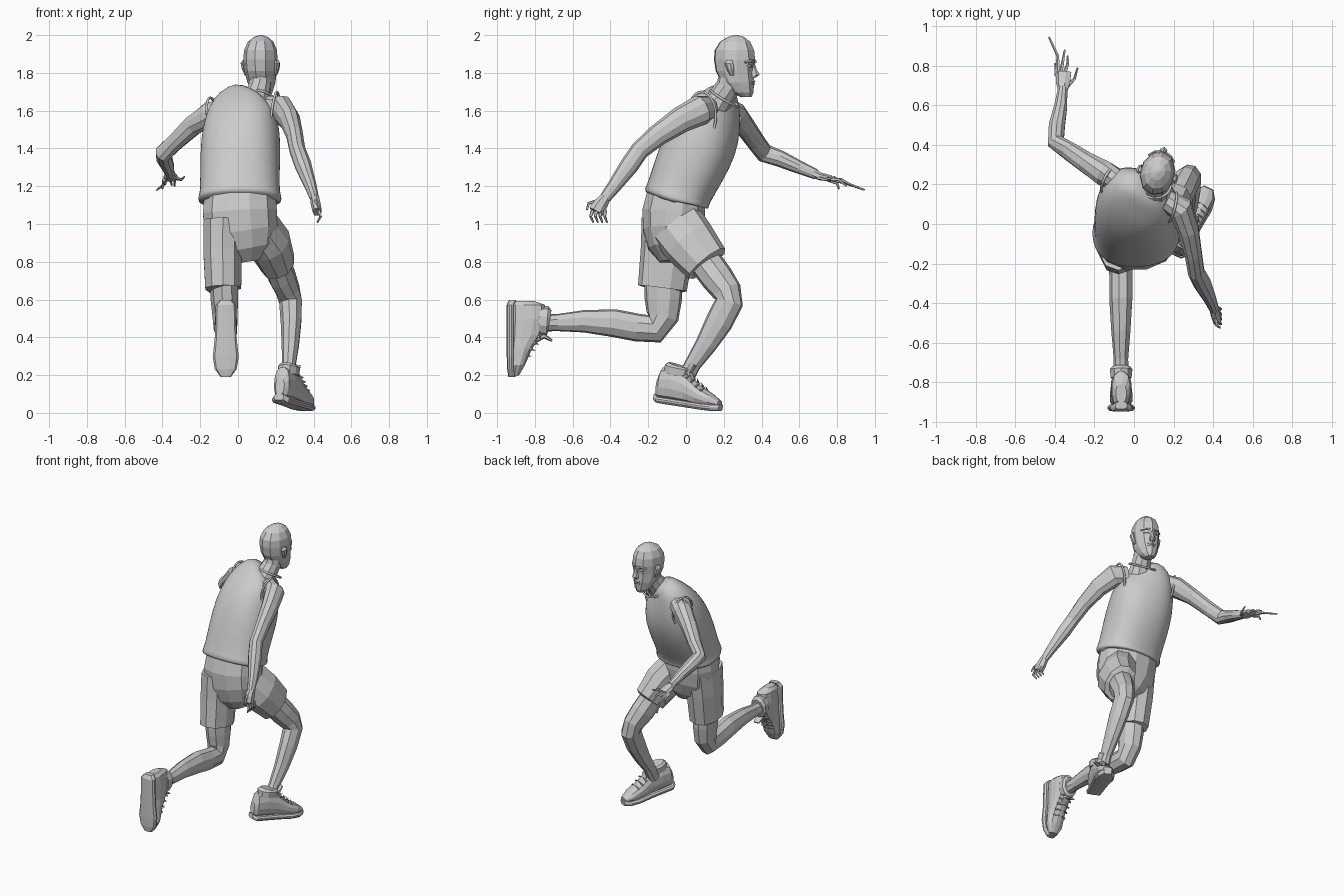
import bpy, bmesh
from math import cos, sin, pi, radians
from mathutils import Vector, Matrix


def finish(bm, name, mat=None, smooth=False):
    bmesh.ops.recalc_face_normals(bm, faces=bm.faces)
    me = bpy.data.meshes.new(name)
    bm.to_mesh(me)
    bm.free()
    ob = bpy.data.objects.new(name, me)
    bpy.context.collection.objects.link(ob)
    if mat:
        ob.matrix_world = mat
    if smooth:
        for p in me.polygons:
            p.use_smooth = True
    return ob


def loft(name, secs, sides=9, power=2.0, normal=None, mat=None, smooth=False):
    """Skin elliptical rings: (x, y, z, half width, half depth[, yaw, roll])."""
    bm = bmesh.new()
    pts = [Vector(s[:3]) for s in secs]
    rings = []
    for i, s in enumerate(secs):
        t = normal or pts[min(i + 1, len(pts) - 1)] - pts[max(i - 1, 0)]
        t = Vector(t).normalized()
        yaw, roll = (radians(s[5]), radians(s[6])) if len(s) > 5 else (0, 0)
        u = Vector((cos(yaw), sin(yaw), sin(roll)))
        u = (u - t * u.dot(t)).normalized()
        v = t.cross(u)
        ring = []
        for k in range(sides):
            a = 2 * pi * (k + .5) / sides
            c, d = cos(a), sin(a)
            r = (abs(c) ** power + abs(d) ** power) ** (-1 / power)
            ring.append(bm.verts.new(pts[i] + u * c * r * s[3] + v * d * r * s[4]))
        rings.append(ring)
    for a, b in zip(rings, rings[1:]):
        for k in range(sides):
            n = (k + 1) % sides
            bm.faces.new((a[k], a[n], b[n], b[k]))
    bm.faces.new(rings[0])
    bm.faces.new(rings[-1])
    return finish(bm, name, mat, smooth)


def rod(name, pts, r0, r1, sides=5, mat=None):
    n = len(pts) - 1
    secs = [(*p, r0 + (r1 - r0) * i / n, r0 + (r1 - r0) * i / n) for i, p in enumerate(pts)]
    return loft(name, secs, sides, mat=mat)


def trim(name, centre, normal, rx, ry, thick):
    """Thin oval piping of the shirt."""
    q = Vector(normal).to_track_quat('Z', 'Y')
    pts = [Vector((rx * cos(k * pi / 12), ry * sin(k * pi / 12), 0)) for k in range(24)]
    cu = bpy.data.curves.new(name, 'CURVE')
    cu.dimensions = '3D'
    sp = cu.splines.new('POLY')
    sp.points.add(23)
    sp.use_cyclic_u = True
    for p, c in zip(sp.points, pts):
        p.co = (*(Vector(centre) + q @ c), 1)
    cu.bevel_depth = thick
    cu.bevel_resolution = 1
    bpy.context.collection.objects.link(bpy.data.objects.new(name, cu))


# Tank top, twisted so the far shoulder leads
shirt = loft("tank_top", [
    (.01, -.052, 1.12, .19, .15, 3, 7),
    (.01, -.055, 1.115, .215, .17, 3, 7),
    (.01, -.048, 1.135, .225, .18, 3, 7),
    (.01, -.042, 1.16, .21, .17, 3, 6),
    (.01, .02, 1.30, .212, .19, -2, 3),
    (.015, .085, 1.44, .212, .195, -10, 3),
    (.02, .125, 1.55, .195, .165, -18, 3),
    (.035, .15, 1.62, .18, .125, -20, 6),
    (.06, .165, 1.67, .145, .085, -20, 8),
    (.085, .175, 1.70, .08, .06, -20, 5)], 24, 2.4, smooth=True)
sub = shirt.modifiers.new("soft", 'SUBSURF')
sub.levels = sub.render_levels = 1
trim("armhole_near", (.195, .085, 1.575), (1, -.25, -.1), .075, .125, .007)
trim("armhole_far", (-.13, .225, 1.56), (-1, .5, -.2), .07, .11, .007)
trim("neckline", (.10, .205, 1.665), (.1, .5, .85), .088, .085, .007)

# Neck and head (head turned slightly)
loft("neck", [(.085, .14, 1.60, .085, .08), (.10, .185, 1.67, .068, .068),
              (.115, .225, 1.73, .06, .065), (.12, .24, 1.79, .06, .065)], 10)
H = Matrix.Translation((.12, .26, 0)) @ Matrix.Rotation(radians(-15), 4, 'Z')
up = (0, 0, 1)
loft("head", [(0, .06, 1.672, .026, .03), (0, .042, 1.695, .05, .058), (0, .015, 1.75, .073, .09),
              (0, -.002, 1.81, .083, .104), (0, -.003, 1.87, .088, .113), (0, -.004, 1.92, .085, .108),
              (0, 0, 1.965, .066, .083), (0, .005, 1.99, .036, .045), (0, .005, 2, .008, .01)],
     10, 2.1, up, H)
loft("nose", [(0, .10, 1.775, .018, .012), (0, .108, 1.79, .021, .026),
              (0, .104, 1.82, .012, .014), (0, .10, 1.85, .008, .008)], 6, 2, up, H)
for z, d in ((1.741, .006), (1.755, .007)):
    loft("lip", [(-.028, .094, z, .004, .003), (0, .104, z, d, d), (.028, .094, z, .004, .003)], 5, mat=H,
         normal=(1, .001, 0))
for s in (-1, 1):
    rod("brow", [(s * .014, .106, 1.858), (s * .04, .098, 1.864), (s * .068, .072, 1.856)], .009, .006, mat=H)
    rod("eyelid", [(s * .018, .098, 1.838), (s * .036, .094, 1.838), (s * .054, .08, 1.838)], .007, .006, mat=H)
    loft("ear", [(s * .08, .005, 1.785, .008, .01), (s * .09, -.002, 1.82, .012, .021),
                 (s * .094, -.008, 1.85, .014, .024), (s * .09, -.006, 1.868, .008, .014)], 7, 2, up, H)

# Arms: near one swings back, far one reaches forward
loft("near_arm", [(.16, .12, 1.615, .055, .065), (.235, .08, 1.605, .065, .08), (.275, -.03, 1.55, .055, .07),
                  (.30, -.15, 1.47, .045, .058), (.315, -.245, 1.39, .043, .05), (.345, -.30, 1.31, .045, .05),
                  (.385, -.38, 1.20, .032, .037), (.405, -.43, 1.135, .024, .03)], 10)
loft("far_arm", [(-.08, .22, 1.595, .055, .065), (-.15, .255, 1.58, .065, .07), (-.24, .31, 1.52, .055, .055),
                 (-.33, .37, 1.435, .045, .05), (-.395, .415, 1.375, .045, .05), (-.39, .50, 1.345, .043, .044),
                 (-.37, .60, 1.30, .034, .035), (-.36, .69, 1.262, .024, .027)], 10)
rod("far_elbow", [(-.39, .42, 1.38), (-.43, .405, 1.395)], .032, .008)


# Hands
def hand(side, palm, fingers):
    loft(side + "_palm", palm, 7, 2.5)
    for f in fingers:
        rod(side + "_finger", f, .011, .005)


hand("far", [(-.36, .675, 1.267, .024, .024), (-.358, .71, 1.252, .036, .021), (-.355, .77, 1.24, .04, .017)],
     [[(-.385, .76, 1.24), (-.385, .85, 1.215), (-.43, .945, 1.18)],
      [(-.37, .765, 1.238), (-.36, .82, 1.235), (-.35, .88, 1.205)],
      [(-.35, .765, 1.238), (-.335, .81, 1.235), (-.335, .85, 1.20)],
      [(-.39, .75, 1.235), (-.395, .80, 1.215), (-.40, .81, 1.185)],
      [(-.335, .70, 1.245), (-.30, .735, 1.235), (-.285, .79, 1.25)]])
hand("near", [(.405, -.425, 1.142, .024, .028), (.412, -.455, 1.10, .026, .04), (.42, -.475, 1.065, .024, .042)],
     [[(.425, -.495 + .022 * k, 1.07), (.438, -.505 + .025 * k, 1.04), (.42, -.49 + .024 * k, 1.008)]
      for k in range(4)] + [[(.41, -.475, 1.12), (.42, -.515, 1.11), (.435, -.525, 1.075)]])

# Shorts
loft("shorts_seat", [(.01, -.05, 1.17, .19, .155), (.01, -.065, 1.06, .2, .17), (.02, -.07, .96, .195, .16),
                     (.04, -.07, .87, .15, .13), (.05, -.07, .80, .06, .07)], 12, 2.3)
loft("far_shorts_leg", [(-.08, -.085, 1.02, .105, .15), (-.082, -.10, .86, .105, .14),
                        (-.078, -.125, .66, .098, .13), (-.077, -.126, .655, .075, .10)], 10, 2.3)
loft("near_shorts_leg", [(.11, -.04, .98, .11, .15), (.165, .02, .90, .115, .145),
                         (.212, .11, .79, .092, .125), (.213, .112, .787, .07, .09)], 10, 2.3)

# Legs
loft("near_leg", [(.19, .08, .83, .075, .09), (.235, .165, .715, .075, .088), (.265, .215, .645, .066, .08),
                  (.28, .228, .585, .062, .076), (.282, .175, .48, .056, .074), (.278, .105, .36, .047, .058),
                  (.27, .035, .255, .037, .044), (.265, -.01, .17, .04, .046)], 9)
loft("far_leg", [(-.075, -.12, .74, .078, .105), (-.07, -.12, .60, .075, .10), (-.067, -.125, .51, .068, .088),
                 (-.065, -.165, .445, .064, .08), (-.065, -.26, .452, .06, .075), (-.065, -.38, .475, .06, .075),
                 (-.065, -.54, .485, .05, .06), (-.065, -.68, .478, .038, .046), (-.065, -.80, .475, .04, .045)], 9)


# Shoes, built heel to toe along y then placed
def shoe(side, mat):
    fwd = (0, 1, 0)
    prof = [(-.14, .026, .04, .13), (-.12, .044, .02, .19), (-.05, .05, .02, .20), (.03, .05, .02, .175),
            (.10, .054, .02, .125), (.18, .055, .02, .09), (.232, .03, .025, .06)]
    loft(side + "_shoe_upper", [(0, y, (a + b) / 2, w, (b - a) / 2) for y, w, a, b in prof], 12, 2.5, fwd, mat)
    sole = [(-.145, .028, .028), (-.12, .05, .016), (-.03, .052, .016), (.05, .055, .016),
            (.14, .065, .016), (.20, .055, .018), (.24, .026, .024)]
    loft(side + "_shoe_sole", [(0, y, z, w, .018) for y, w, z in sole], 12, 4, fwd, mat)
    loft(side + "_shoe_collar", [(0, -.04, .16, .052, .075), (0, -.038, .20, .056, .075),
                                 (0, -.036, .212, .044, .058)], 10, 2, None, mat)
    loft(side + "_shoe_tongue", [(0, .06, .14, .03, .012), (0, .035, .185, .028, .014),
                                 (0, .06, .225, .022, .006)], 6, 2, None, mat)
    for k in range(4):
        y, z = .04 + .03 * k, .176 - .019 * k
        rod(side + "_lace", [(-.045, y, z - .02), (0, y + .01, z + .004), (.045, y, z - .02)], .007, .007, 5, mat)


rot = lambda d, ax: Matrix.Rotation(radians(d), 4, ax)
shoe("near", Matrix.Translation((.275, -.035, .037)) @ rot(-25, 'Z') @ rot(-8, 'X'))
shoe("far", Matrix.Translation((-.065, -.947, .445)) @ rot(-90, 'X') @ Matrix.Scale(1.06, 4))
